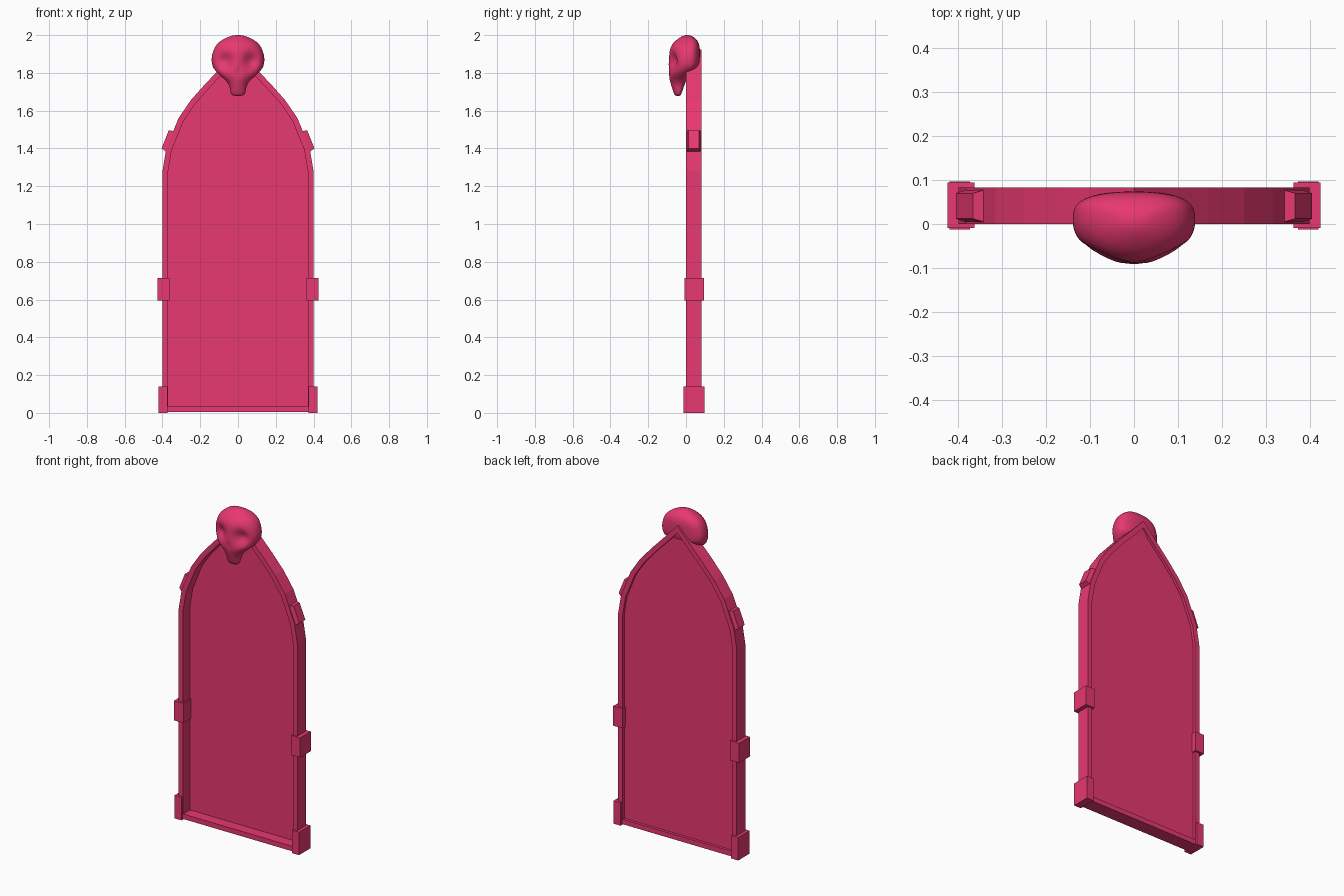
import bpy, bmesh, math

if "Cube" in bpy.data.objects:
    bpy.data.objects.remove(bpy.data.objects["Cube"])

mat = bpy.data.materials.new("crimson")
mat.diffuse_color = (0.80, 0.04, 0.16, 1)
mat.use_nodes = True
mat.node_tree.nodes["Principled BSDF"].inputs["Base Color"].default_value = mat.diffuse_color


def finish(bm, name):
    bmesh.ops.recalc_face_normals(bm, faces=bm.faces[:])
    me = bpy.data.meshes.new(name)
    bm.to_mesh(me)
    bm.free()
    ob = bpy.data.objects.new(name, me)
    bpy.context.collection.objects.link(ob)
    me.materials.append(mat)
    return ob


# Pointed-arch outline, mirrored from its right half
right = [(0.40, 0.005), (0.40, 1.28), (0.38, 1.40), (0.315, 1.56), (0.25, 1.655),
         (0.17, 1.745), (0.083, 1.835)]
outline = right + [(0, 1.925)] + [(-x, z) for x, z in reversed(right)]


def arch_face():
    bm = bmesh.new()
    face = bm.faces.new([bm.verts.new((x, 0, z)) for x, z in outline])
    bm.normal_update()
    rim = bmesh.ops.inset_individual(bm, faces=[face], thickness=0.03,
                                     use_even_offset=True)["faces"]
    return bm, face, rim


# Frame: the inset rim extruded backwards
bm, centre, rim = arch_face()
bmesh.ops.delete(bm, geom=[centre], context='FACES_ONLY')
ext = bmesh.ops.extrude_face_region(bm, geom=bm.faces[:], use_keep_orig=True)
bmesh.ops.translate(bm, vec=(0, 0.083, 0),
                    verts=[g for g in ext["geom"] if isinstance(g, bmesh.types.BMVert)])
finish(bm, "arch_frame")

# Panel: the inner face, set near the back of the frame
bm, centre, rim = arch_face()
bmesh.ops.delete(bm, geom=[f for f in bm.faces if f != centre], context='FACES')
bmesh.ops.translate(bm, vec=(0, 0.066, 0), verts=bm.verts[:])
finish(bm, "mirror_panel")


# Clamps: four-sided blocks whose outer side may taper in depth
def clamp(name, pts, y0, y1, taper=0.0):
    for side, label in ((1, "right"), (-1, "left")):
        bm = bmesh.new()
        rings = []
        for y, s in ((y0, 1), (y1, -1)):
            rings.append([bm.verts.new((side * x, y + (s * taper if i < 2 else 0), z))
                          for i, (x, z) in enumerate(pts)])
        bm.faces.new(rings[0])
        bm.faces.new(rings[1])
        for i in range(4):
            j = (i + 1) % 4
            bm.faces.new((rings[0][i], rings[0][j], rings[1][j], rings[1][i]))
        finish(bm, f"{name}_{label}")


clamp("foot_clamp", [(0.42, 0), (0.42, 0.14), (0.373, 0.14), (0.373, 0)], -0.012, 0.097)
clamp("middle_clamp", [(0.425, 0.595), (0.425, 0.715), (0.363, 0.715), (0.363, 0.595)],
      -0.009, 0.094)
clamp("upper_clamp", [(0.405, 1.40), (0.367, 1.495), (0.332, 1.492), (0.375, 1.38)],
      0.002, 0.08, 0.01)

# Skull: lofted sections (z, half width, front y, back y)
sections = [(1.677, .028, -.056, -.030), (1.69, .039, -.064, -.024), (1.72, .043, -.074, -.014),
            (1.75, .053, -.083, -.002), (1.775, .082, -.090, .004), (1.80, .111, -.094, .022),
            (1.825, .131, -.096, .066), (1.845, .138, -.096, .073), (1.87, .141, -.094, .074),
            (1.895, .138, -.091, .074), (1.92, .130, -.087, .074), (1.945, .119, -.078, .072),
            (1.97, .094, -.058, .062), (1.99, .056, -.030, .043), (2.001, .018, -.006, .016)]
# Sockets: x, z, radius, depth
dents = [(-.068, 1.862, .036, .040), (.068, 1.862, .036, .040), (0, 1.81, .014, .018)]
N = 40
bm = bmesh.new()
rings = []
for z, w, yf, yb in sections:
    ym = yf + 0.6 * (yb - yf)
    ring = []
    for k in range(N):
        a = 2 * math.pi * k / N
        c, s = math.cos(a), math.sin(a)
        x = w * c
        if s > 0:
            x = w * math.copysign(abs(c) ** 0.8, c)
            y = ym + (yb - ym) * s ** 0.65
        else:
            y = ym + (ym - yf) * s
            for dx, dz, r, d in dents:
                y += d * math.exp(-((x - dx) ** 2 + (z - dz) ** 2) / r ** 2) * min(1, -2 * s)
        ring.append(bm.verts.new((x, y, z)))
    rings.append(ring)
for lo, hi in zip(rings, rings[1:]):
    for k in range(N):
        m = (k + 1) % N
        bm.faces.new((lo[k], lo[m], hi[m], hi[k]))
bm.faces.new(rings[0])
bm.faces.new(rings[-1])
for f in bm.faces:
    f.smooth = True
skull = finish(bm, "skull_ornament")
skull.modifiers.new("smooth", 'SUBSURF').levels = 1
skull.modifiers["smooth"].render_levels = 1
